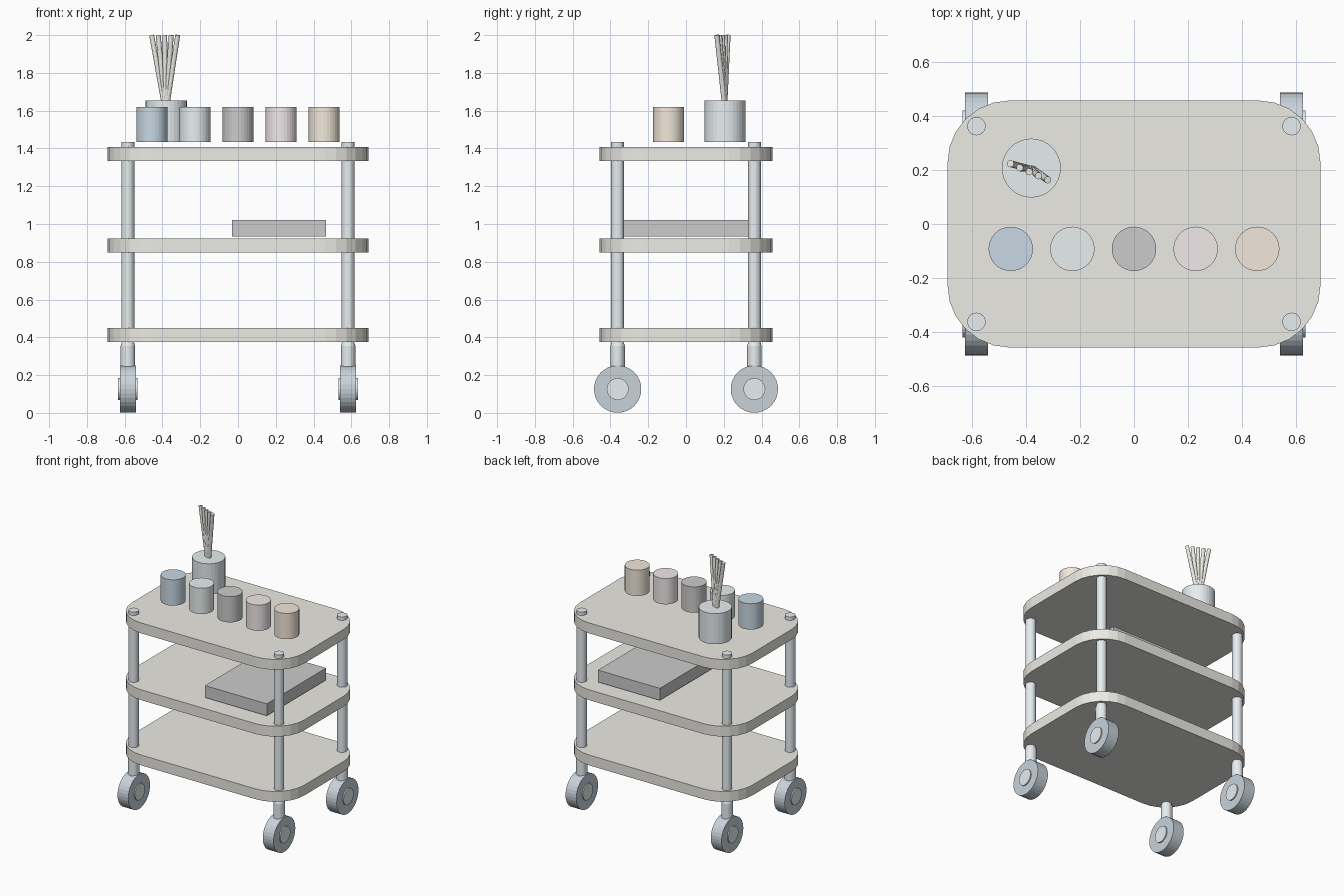
import bpy, bmesh
from math import pi, cos, sin
from mathutils import Vector

if "Cube" in bpy.data.objects:
    bpy.data.objects.remove(bpy.data.objects["Cube"])


def material(name, rgb):
    m = bpy.data.materials.new(name)
    m.diffuse_color = (*rgb, 1)
    m.use_nodes = True
    m.node_tree.nodes["Principled BSDF"].inputs["Base Color"].default_value = m.diffuse_color
    return m


BOARD = material("board", (0.84, 0.83, 0.78))
STEEL = material("steel", (0.80, 0.85, 0.88))
TYRE = material("tyre", (0.58, 0.65, 0.70))


def finish(name, bm, mat):
    bmesh.ops.recalc_face_normals(bm, faces=bm.faces[:])
    me = bpy.data.meshes.new(name)
    bm.to_mesh(me)
    bm.free()
    if mat:
        me.materials.append(mat)
    ob = bpy.data.objects.new(name, me)
    bpy.context.collection.objects.link(ob)
    return ob


def rod(name, a, b, r, mat=None, sides=24, r_top=None):
    """Capped cylinder or cone from point a to point b."""
    a, b = Vector(a), Vector(b)
    bm = bmesh.new()
    bmesh.ops.create_cone(bm, cap_ends=True, segments=sides, radius1=r,
                          radius2=r if r_top is None else r_top, depth=(b - a).length)
    ob = finish(name, bm, mat)
    ob.rotation_mode = 'QUATERNION'
    ob.rotation_quaternion = Vector((0, 0, 1)).rotation_difference(b - a)
    ob.location = (a + b) / 2
    return ob


def shelf(name, z0, z1, hx=0.69, hy=0.457, r=0.23, steps=6):
    """Board with rounded corners."""
    bm = bmesh.new()
    verts = []
    for q, (sx, sy) in enumerate([(1, 1), (-1, 1), (-1, -1), (1, -1)]):
        for i in range(steps + 1):
            t = (q + i / steps) * pi / 2
            verts.append(bm.verts.new((sx * (hx - r) + r * cos(t),
                                       sy * (hy - r) + r * sin(t), z0)))
    face = bm.faces.new(verts)
    ext = bmesh.ops.extrude_face_region(bm, geom=[face], use_keep_orig=True)
    top = [v for v in ext["geom"] if isinstance(v, bmesh.types.BMVert)]
    bmesh.ops.translate(bm, vec=(0, 0, z1 - z0), verts=top)
    return finish(name, bm, BOARD)


# Three shelves
for name, z0, z1 in [("bottom_shelf", 0.375, 0.45), ("middle_shelf", 0.848, 0.923),
                     ("top_shelf", 1.333, 1.408)]:
    shelf(name, z0, z1)

# Posts and casters at each corner
for sx, side in ((-1, "left"), (1, "right")):
    for sy, end in ((-1, "front"), (1, "back")):
        x, y, tag = sx * 0.583, sy * 0.362, f"{end}_{side}"
        rod(f"post_{tag}", (x, y, 0.40), (x, y, 1.433), 0.034, STEEL)
        rod(f"caster_stem_{tag}", (x, y, 0.16), (x, y, 0.355), 0.038, STEEL)
        rod(f"caster_neck_{tag}", (x, y, 0.355), (x, y, 0.378), 0.038, STEEL, r_top=0.031)
        rod(f"wheel_{tag}", (x - 0.043, y, 0.126), (x + 0.043, y, 0.126), 0.125, TYRE, 32)
        rod(f"hub_{tag}", (x - 0.051, y, 0.126), (x + 0.051, y, 0.126), 0.058, STEEL)

# Row of coloured jars
jars = [("blue", (0.58, 0.69, 0.78)), ("mint", (0.80, 0.87, 0.86)), ("grey", None),
        ("pink", (0.89, 0.82, 0.83)), ("tan", (0.89, 0.81, 0.70))]
for i, (name, rgb) in enumerate(jars):
    x = (i - 2) * 0.228
    rod(f"{name}_jar", (x, -0.092, 1.433), (x, -0.092, 1.62), 0.082,
        material(name, rgb) if rgb else None, 32)

# Brush pot with fanned brushes
rod("brush_pot", (-0.38, 0.207, 1.433), (-0.38, 0.207, 1.655), 0.109, STEEL, 32)
for i in range(-2, 3):
    rod(f"brush_{i + 3}", (-0.383 + 0.003 * i, 0.205, 1.62),
        (-0.388 + 0.0345 * i, 0.193 - 0.015 * i, 2.0), 0.013, BOARD, 12)

# Flat box on the middle shelf
bm = bmesh.new()
bmesh.ops.create_cube(bm, size=1)
box = finish("storage_box", bm, None)
box.scale = (0.497, 0.68, 0.087)
box.location = (0.217, 0.005, 0.978)
